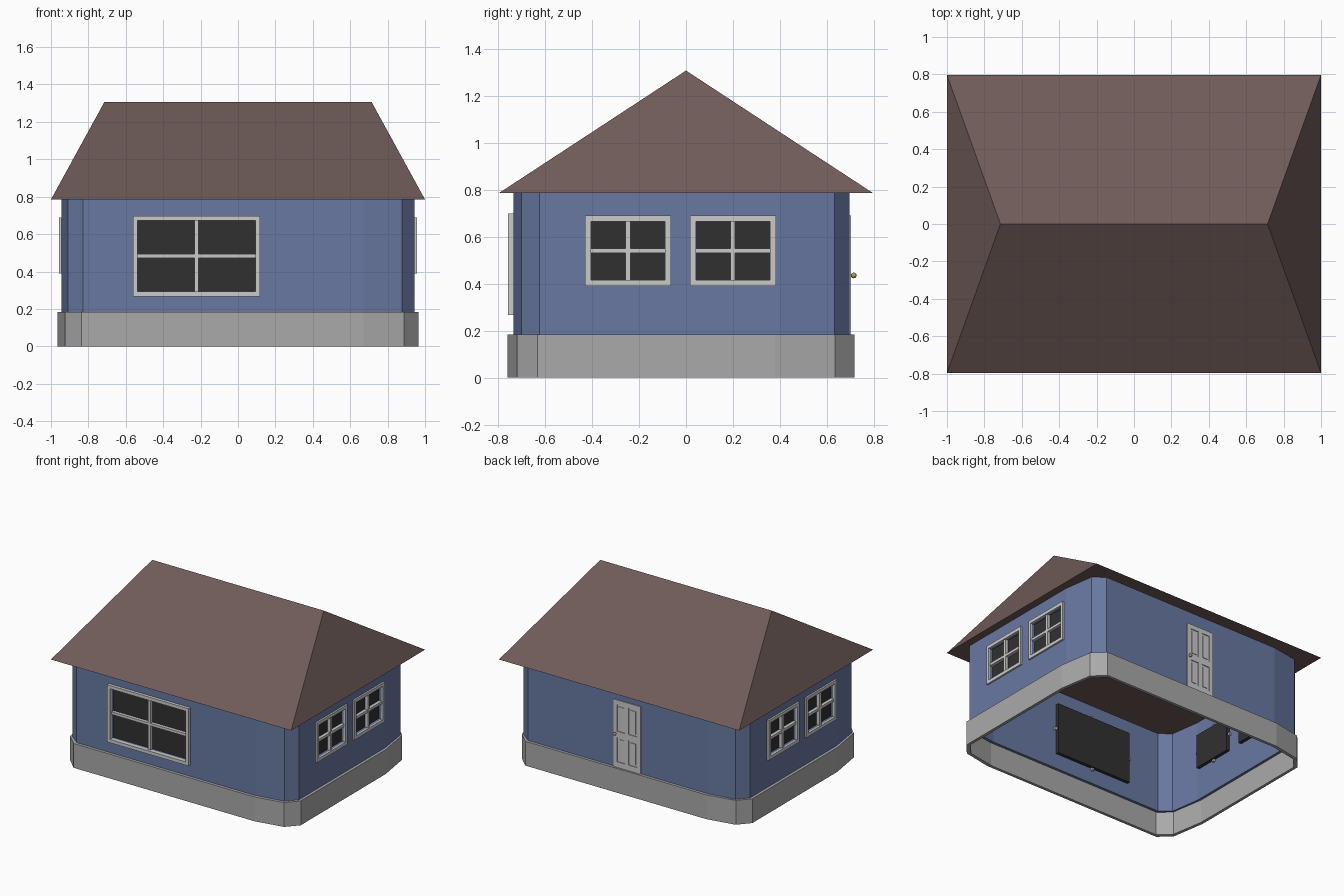
import bpy, bmesh, math
from mathutils import Matrix, Vector

if "Cube" in bpy.data.objects:
    bpy.data.objects.remove(bpy.data.objects["Cube"])


def material(name, rgb):
    m = bpy.data.materials.new(name)
    m.diffuse_color = (*rgb, 1)
    m.use_nodes = True
    m.node_tree.nodes["Principled BSDF"].inputs["Base Color"].default_value = m.diffuse_color
    return m


BLUE = material("wall_blue", (0.14, 0.19, 0.36))
BROWN = material("roof_brown", (0.16, 0.105, 0.10))
STONE = material("stone_grey", (0.40, 0.40, 0.40))
TRIM = material("trim_grey", (0.75, 0.75, 0.73))
GLASS = material("dark_glass", (0.03, 0.03, 0.03))
BRASS = material("brass", (0.45, 0.33, 0.08))


def finish(name, bm, mat=None, matrix=None):
    bmesh.ops.recalc_face_normals(bm, faces=bm.faces)
    me = bpy.data.meshes.new(name)
    bm.to_mesh(me)
    bm.free()
    if mat:
        me.materials.append(mat)
    ob = bpy.data.objects.new(name, me)
    bpy.context.collection.objects.link(ob)
    if matrix:
        ob.matrix_world = matrix
    return ob


def boxes(name, spans, mat=None, matrix=None):
    """Each span is (x0, x1, y0, y1, z0, z1)."""
    bm = bmesh.new()
    for x0, x1, y0, y1, z0, z1 in spans:
        m = Matrix.Translation(((x0 + x1) / 2, (y0 + y1) / 2, (z0 + z1) / 2))
        m = m @ Matrix.Diagonal((x1 - x0, y1 - y0, z1 - z0, 1))
        bmesh.ops.create_cube(bm, size=1, matrix=m)
    return finish(name, bm, mat, matrix)


def ring(name, half, cy, z0, z1, thick, mat):
    """Hollow prism; the outline is half of it plus its half-turn copy."""
    pts = half + [(-x, -y) for x, y in half]
    sx = 1 - thick / max(p[0] for p in pts)
    sy = 1 - thick / max(p[1] for p in pts)
    bm = bmesh.new()
    loops = [[bm.verts.new((x * a, y * b + cy, z)) for x, y in pts]
             for a, b, z in ((1, 1, z0), (1, 1, z1), (sx, sy, z1), (sx, sy, z0))]
    n = len(pts)
    for k in range(4):
        lo, hi = loops[k], loops[(k + 1) % 4]
        for i in range(n):
            j = (i + 1) % n
            bm.faces.new((lo[i], lo[j], hi[j], hi[i]))
    return finish(name, bm, mat)


EAVE = 0.785

# foundation and walls, with softened irregular corners
ring("foundation",
     [(-0.836, -0.7385), (0.67, -0.7385), (0.888, -0.697),
      (0.965, -0.61), (0.965, 0.40), (0.924, 0.655)],
     -0.0215, 0, 0.183, 0.022, STONE)
walls = ring("walls",
             [(-0.829, -0.715), (0.67, -0.715), (0.877, -0.681),
              (0.944, -0.605), (0.944, 0.42), (0.91, 0.652)],
             -0.019, 0.175, EAVE, 0.02, BLUE)

# hip roof with closed underside
bm = bmesh.new()
v = [bm.verts.new(p) for p in ((-1, -0.797, EAVE), (1, -0.797, EAVE), (1, 0.797, EAVE),
                               (-1, 0.797, EAVE), (-0.714, 0, 1.307), (0.714, 0, 1.307))]
for f in ((3, 2, 1, 0), (0, 1, 5, 4), (2, 3, 4, 5), (1, 2, 5), (3, 0, 4)):
    bm.faces.new([v[i] for i in f])
finish("roof", bm, BROWN)


def on_wall(degrees, dist):
    """Local -y points out of the wall, local y = 0 is its outer surface."""
    return Matrix.Rotation(math.radians(degrees), 4, 'Z') @ Matrix.Translation((0, -dist, 0))


def window(name, m, u, w, z0, z1, out, fr=0.025, bar=0.010):
    a, b, zc = u - w / 2, u + w / 2, (z0 + z1) / 2
    # frame
    boxes(name + "_frame", [(a, b, -out, 0.004, z0, z0 + fr), (a, b, -out, 0.004, z1 - fr, z1),
                            (a, a + fr, -out, 0.004, z0 + fr, z1 - fr),
                            (b - fr, b, -out, 0.004, z0 + fr, z1 - fr)], TRIM, m)
    # crossing bars
    boxes(name + "_bars", [(u - bar, u + bar, -0.004, 0.035, z0 + 0.005, z1 - 0.005),
                           (a + 0.005, b - 0.005, -0.003, 0.034, zc - bar, zc + bar)], TRIM, m)
    # pane
    e = fr - 0.003
    boxes(name + "_glass", [(a + e, b - e, 0.021, 0.045, z0 + e, z1 - e)], GLASS, m)
    # opening through the wall
    cut = boxes("cutter", [(a + fr, b - fr, -0.05, 0.06, z0 + fr, z1 - fr)], None, m)
    cut.hide_render = True
    mod = walls.modifiers.new("opening", 'BOOLEAN')
    mod.operation, mod.solver, mod.object = 'DIFFERENCE', 'EXACT', cut
    bpy.context.view_layer.objects.active = walls
    bpy.ops.object.modifier_apply(modifier=mod.name)
    bpy.data.objects.remove(cut)


# windows: one wide at the front, a pair on each side
window("front_window", on_wall(0, 0.734), -0.222, 0.679, 0.267, 0.698, 0.023)
for side, sign in (("right", 1), ("left", -1)):
    for place, y in (("front", -0.2465), ("rear", 0.1995)):
        window(f"{side}_{place}_window", on_wall(90 * sign, 0.944), y * sign,
               0.365, 0.39, 0.69, 0.013)

# back door: slab, rails and raised panels
back = on_wall(180, 0.696)
W, Z0, Z1, S = 0.1125, 0.183, 0.69, 0.03
boxes("door_slab", [(-W, W, -0.001, 0.02, Z0, Z1)], TRIM, back)
rails = [(a, b, -0.007, 0, Z0, Z1) for a, b in ((-W, -W + S), (-S / 2, S / 2), (W - S, W))]
panels = []
for a, b in ((-W + S, -S / 2), (S / 2, W - S)):
    for z0, z1 in ((Z0, 0.225), (0.41, 0.455), (0.655, Z1)):
        rails.append((a, b, -0.007, 0, z0, z1))
    for z0, z1 in ((0.225, 0.41), (0.455, 0.655)):
        panels.append((a + 0.012, b - 0.012, -0.005, 0, z0 + 0.014, z1 - 0.014))
boxes("door_rails", rails, TRIM, back)
boxes("door_panels", panels, TRIM, back)

# door knob
bm = bmesh.new()
bmesh.ops.create_uvsphere(bm, u_segments=16, v_segments=10, radius=0.012,
                          matrix=Matrix.Translation((0.095, 0.714, 0.435)))
bmesh.ops.create_cone(bm, cap_ends=True, segments=12, radius1=0.006, radius2=0.006, depth=0.02,
                      matrix=Matrix.Translation((0.095, 0.704, 0.435))
                      @ Matrix.Rotation(math.pi / 2, 4, 'X'))
knob = finish("door_knob", bm, BRASS)
bpy.ops.object.select_all(action='DESELECT')
knob.select_set(True)
bpy.context.view_layer.objects.active = knob
bpy.ops.object.shade_smooth_by_angle()
